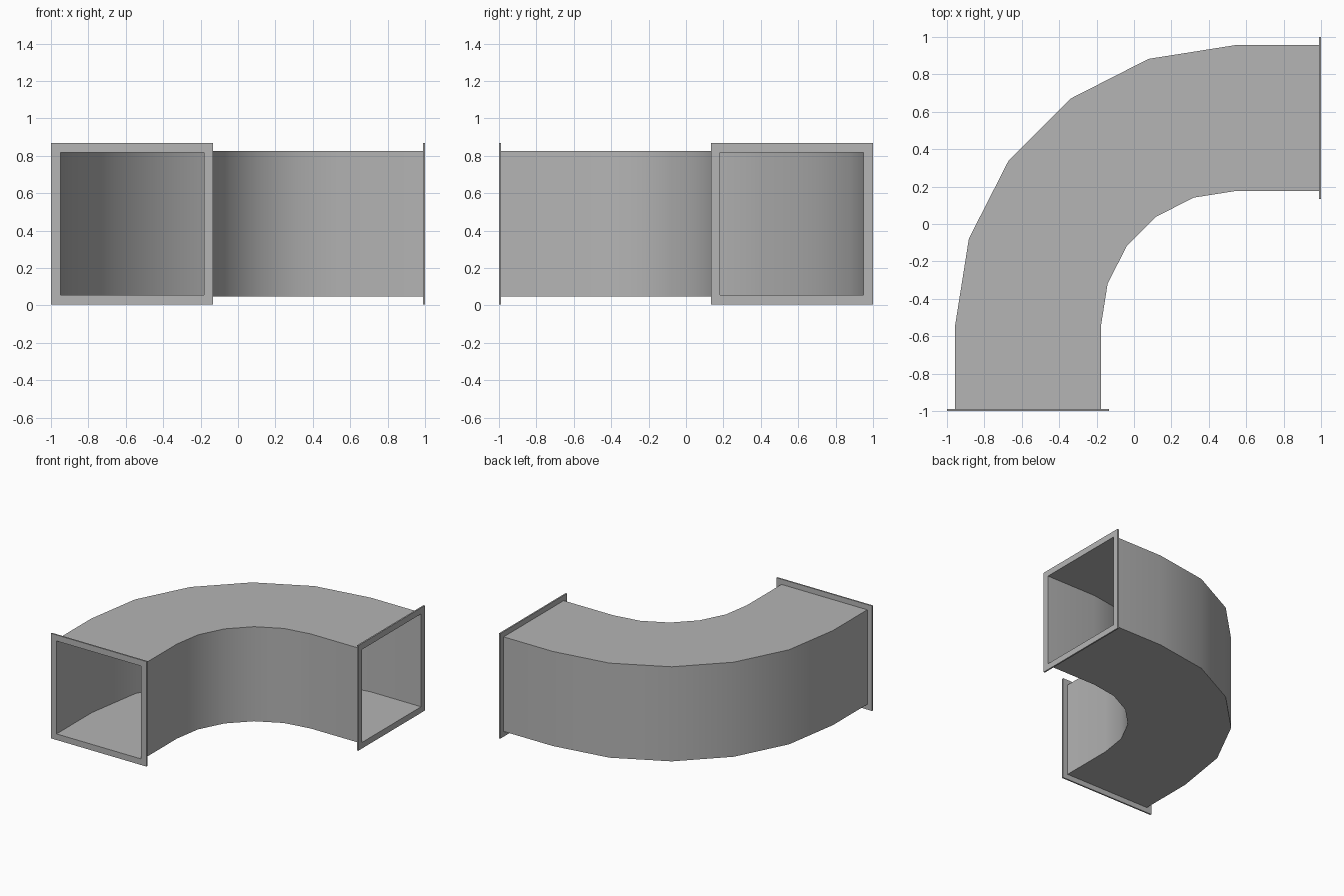
import bpy, bmesh, math
from mathutils import Vector

cube = bpy.data.objects.get("Cube")
if cube:
    bpy.data.objects.remove(cube, do_unlink=True)

# Shared sizes
PIVOT = 0.54                  # bend centre is at (PIVOT, -PIVOT)
R_IN, R_OUT = 0.716, 1.496    # side walls of the duct
Z_LOW, Z_HIGH = 0.048, 0.825  # floor and roof of the duct
WALL = 0.007
LIP = 0.043                   # how far each flange stands out
THICK = 0.012                 # flange thickness
SEGMENTS = 5

steel = bpy.data.materials.new("galvanised grey")
steel.use_nodes = True
grey = (0.46, 0.46, 0.46, 1)
steel.diffuse_color = grey
steel.node_tree.nodes["Principled BSDF"].inputs["Base Color"].default_value = grey


def rectangle(grow):
    """Corners of the duct section as (radius, height), grown outwards."""
    a, b = R_IN - grow, R_OUT + grow
    low, high = Z_LOW - grow, Z_HIGH + grow
    return [(a, low), (b, low), (b, high), (a, high)]


def station(angle, push):
    """Frame of one section: origin on the bend axis and radial direction."""
    radial = Vector((-math.cos(angle), math.sin(angle), 0))
    along = Vector((math.sin(angle), math.cos(angle), 0))
    return Vector((PIVOT, -PIVOT, 0)) + along * push, radial


def sweep(name, stations, grow_outer, grow_inner):
    """Sweep a hollow rectangular section through the stations."""
    bm = bmesh.new()
    rings = []
    for origin, radial in stations:
        rings.append([[bm.verts.new(origin + radial * r + Vector((0, 0, z)))
                       for r, z in rectangle(g)] for g in (grow_outer, grow_inner)])
    for i in range(4):
        j = (i + 1) % 4
        for p, q in zip(rings, rings[1:]):
            for skin in (0, 1):
                bm.faces.new((p[skin][i], p[skin][j], q[skin][j], q[skin][i]))
        for ring in (rings[0], rings[-1]):
            bm.faces.new((ring[0][i], ring[0][j], ring[1][j], ring[1][i]))
    bmesh.ops.recalc_face_normals(bm, faces=bm.faces)
    mesh = bpy.data.meshes.new(name)
    bm.to_mesh(mesh)
    bm.free()
    mesh.materials.append(steel)
    obj = bpy.data.objects.new(name, mesh)
    bpy.context.collection.objects.link(obj)
    return obj


# Curved duct with a straight run at each end
quarter = math.pi / 2
reach = 1 - PIVOT
run = reach - THICK
bend = [station(quarter * i / SEGMENTS, 0) for i in range(SEGMENTS + 1)]
duct = sweep("duct_bend", [station(0, -run)] + bend + [station(quarter, run)], 0, -WALL)
bpy.context.view_layer.objects.active = duct
duct.select_set(True)
bpy.ops.object.shade_smooth_by_angle(angle=math.radians(30))

# Flat flange frame at each open end
for name, angle, side in (("front_flange", 0, -1), ("left_flange", quarter, 1)):
    sweep(name, [station(angle, side * run), station(angle, side * reach)], LIP, -WALL)
